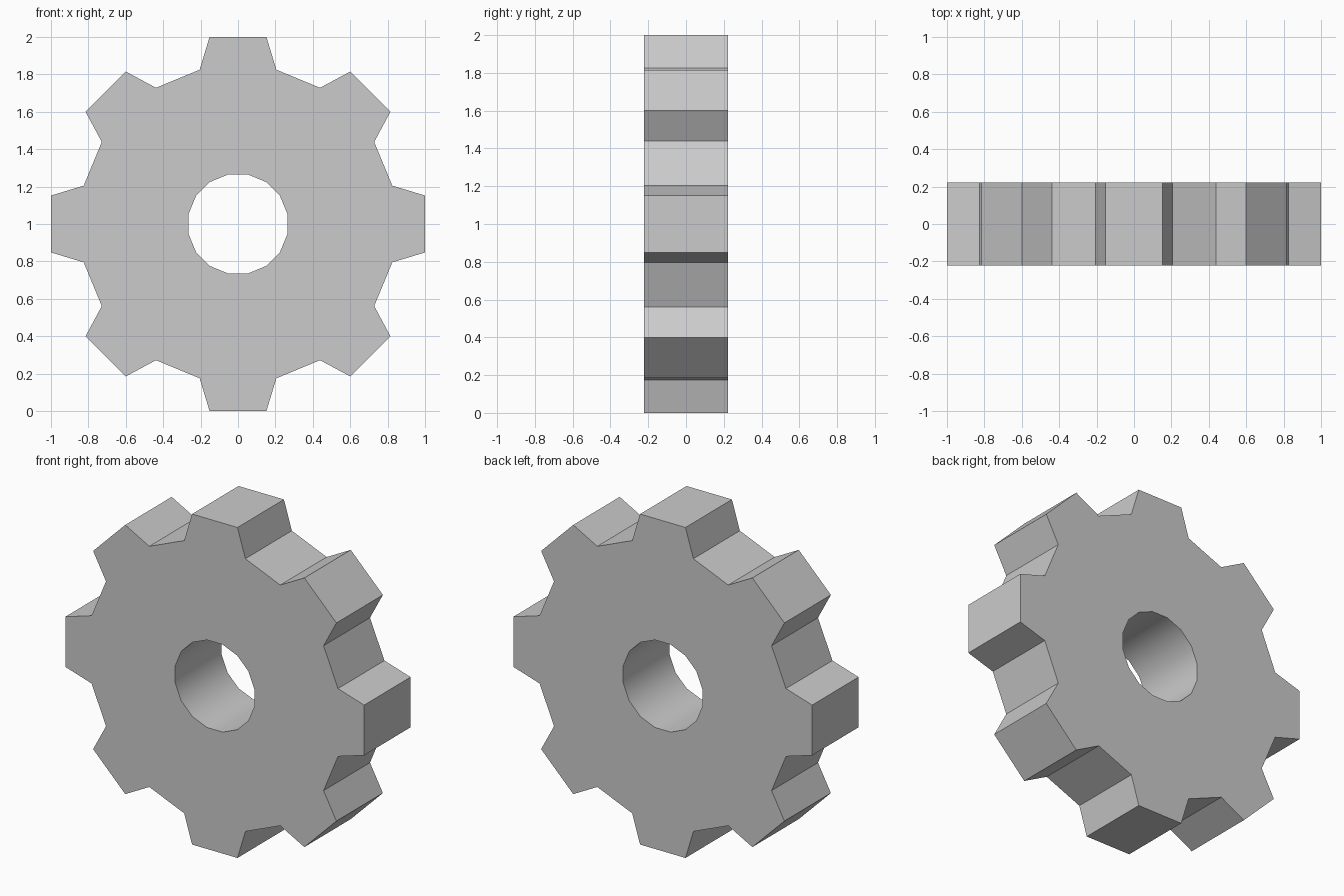
import bpy, bmesh, math

if "Cube" in bpy.data.objects:
    bpy.data.objects.remove(bpy.data.objects["Cube"])

TEETH = 8
HALF = 0.222            # half thickness along y
CENTRE_Z = 1.0
BORE_R = 0.27
TOOTH = [(-0.205, 0.825), (-0.152, 1.0), (0.152, 1.0), (0.205, 0.825)]
a = math.pi / (2 * TEETH)
BORE = [(-BORE_R * math.sin(a), BORE_R * math.cos(a)),
        (BORE_R * math.sin(a), BORE_R * math.cos(a))]


def ring(bm, profile, y):
    """Repeat one sector profile clockwise around the gear axis."""
    verts = []
    for i in range(TEETH):
        t = i * math.tau / TEETH
        c, s = math.cos(t), math.sin(t)
        verts += [bm.verts.new((x * c + z * s, y, CENTRE_Z - x * s + z * c))
                  for x, z in profile]
    return verts


bm = bmesh.new()
outer = [ring(bm, TOOTH, y) for y in (-HALF, HALF)]
inner = [ring(bm, BORE, y) for y in (-HALF, HALF)]

# Front and back: one face per tooth and one per gap
for o, h in zip(outer, inner):
    for i in range(TEETH):
        j, k = 4 * i, 2 * i
        bm.faces.new(o[j:j + 4] + [h[k + 1], h[k]])
        bm.faces.new([o[j + 3], o[(j + 4) % len(o)],
                      h[(k + 2) % len(h)], h[k + 1]])

# Toothed rim and smooth bore walls
for (f, b), smooth in ((outer, False), (inner, True)):
    for i in range(len(f)):
        n = (i + 1) % len(f)
        face = bm.faces.new((f[i], f[n], b[n], b[i]))
        face.smooth = smooth

bmesh.ops.recalc_face_normals(bm, faces=bm.faces)

# Keep the bore rim crisp
for e in bm.edges:
    if len({f.smooth for f in e.link_faces}) > 1:
        e.smooth = False

mesh = bpy.data.meshes.new("gear")
bm.to_mesh(mesh)
bm.free()
gear = bpy.data.objects.new("gear", mesh)
bpy.context.collection.objects.link(gear)
